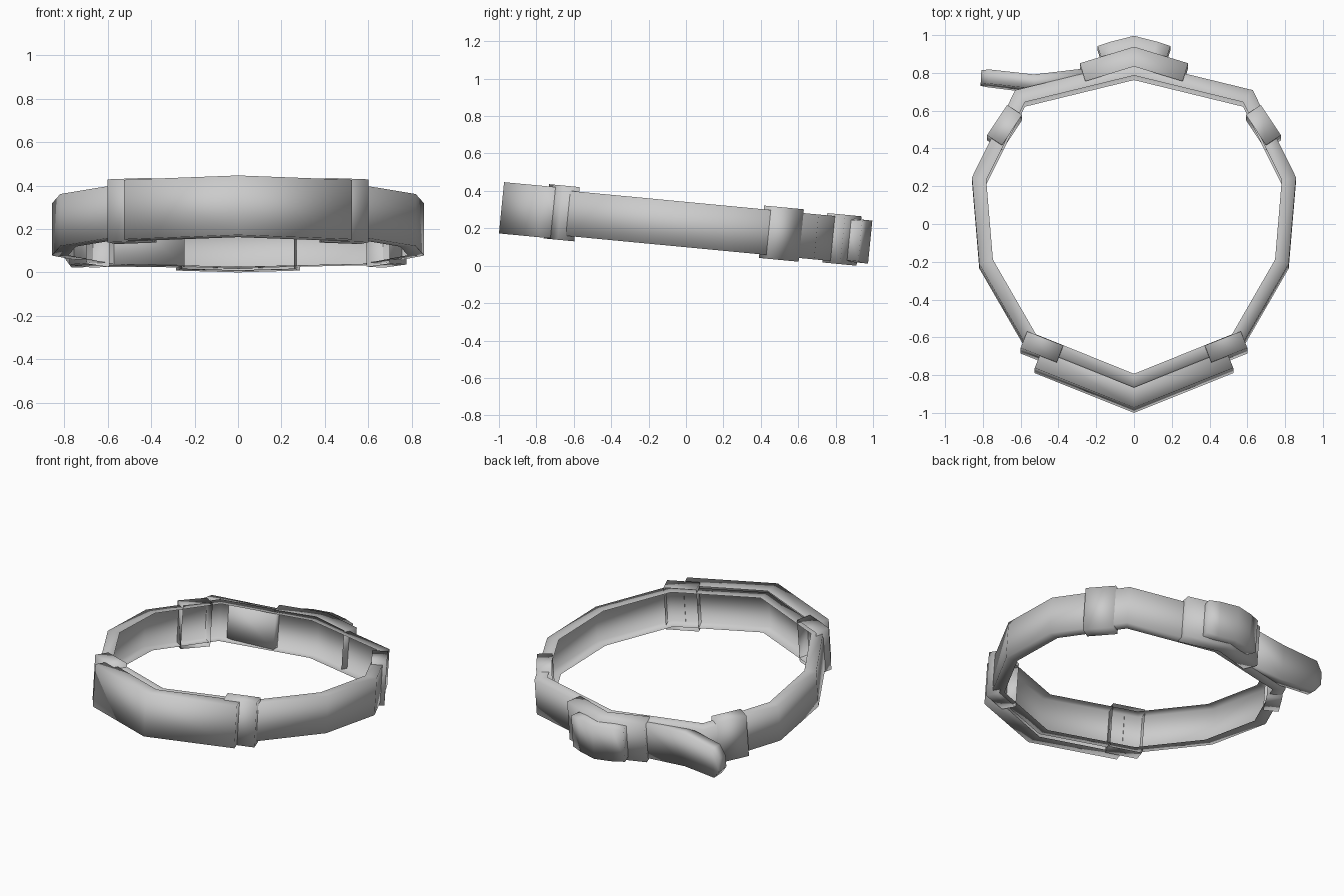
import bpy, bmesh
from mathutils import Vector

if "Cube" in bpy.data.objects:
    bpy.data.objects.remove(bpy.data.objects["Cube"])

TILT, LEAN, MID = -0.095, 0.1, 0.22   # the whole belt slopes down to the back


def tilt(x, y, h):
    return (x, y + LEAN * h, MID + TILT * y + h)


def ribbon(name, path, thick, closed=False, open_back=True):
    """Sweep an upright rectangle along path points (x, y, half_height[, drop]).
    open_back leaves out the wall that faces the middle of the belt."""
    if Vector(path[0][:2]).cross(Vector(path[1][:2])) < 0:
        path = path[::-1]                            # always run counterclockwise
    pts = [Vector(p[:2]) for p in path]
    n = len(pts)
    bm = bmesh.new()
    rings = []
    for i, p in enumerate(pts):
        a = pts[i - 1] if (closed or i > 0) else None
        b = pts[(i + 1) % n] if (closed or i < n - 1) else None
        dirs = [d.normalized() for d in ((p - a) if a else None, (b - p) if b else None) if d]
        norms = [Vector((d.y, -d.x)) for d in dirs]
        m = sum(norms, Vector((0, 0))).normalized()
        off = m * (thick / 2 / m.dot(norms[0]))      # mitred corner
        hh = path[i][2]
        drop = path[i][3] if len(path[i]) > 3 else 0
        o, q = p + off, p - off
        rings.append([bm.verts.new(tilt(v.x, v.y, h - drop))
                      for v, h in ((o, -hh), (o, hh), (q, hh), (q, -hh))])
    for i in range(n if closed else n - 1):
        r, s = rings[i], rings[(i + 1) % n]
        for k in range(4):
            if not (open_back and k == 2):
                bm.faces.new((s[k], s[(k + 1) % 4], r[(k + 1) % 4], r[k]))
    if not closed:
        bm.faces.new(rings[0])
        bm.faces.new(rings[-1][::-1])
    for f in bm.faces:
        f.smooth = True                              # soft shading all over
    me = bpy.data.meshes.new(name)
    bm.to_mesh(me)
    bm.free()
    ob = bpy.data.objects.new(name, me)
    bpy.context.collection.objects.link(ob)
    return ob


def mirrored(half):
    """Half path starting on the centre line -> full path left to right."""
    return [(-p[0], *p[1:]) for p in half[:0:-1]] + half


# Main strap: closed ten-sided shell with rims
right = [(0.545, -0.625), (0.783, -0.212), (0.82, 0.228), (0.603, 0.665)]
loop = [(0, -0.845)] + right + [(0, 0.812)] + [(-x, y) for x, y in right[::-1]]
ribbon("strap", [(x, y, 0.12) for x, y in loop], 0.074, closed=True)

# Front plate
ribbon("front_plate", mirrored([(0, -0.932, 0.137, 0.004), (0.507, -0.729, 0.137, 0.004)]), 0.1)

# Keeper loops around the strap
for side, s in (("right", 1), ("left", -1)):
    ribbon("front_keeper_" + side,
           [(s * 0.392, -0.702, 0.145), (s * 0.583, -0.627, 0.145)], 0.095)
    ribbon("back_keeper_" + side,
           [(s * 0.738, 0.43, 0.14), (s * 0.632, 0.59, 0.14)], 0.095)

# Buckle: wide body and raised centre
ribbon("buckle_body", mirrored([(0, 0.873, 0.132), (0.272, 0.79, 0.132)]), 0.1)
ribbon("buckle_raised_centre",
       mirrored([(0, 0.94, 0.115), (0.11, 0.912, 0.115), (0.18, 0.89, 0.108)]), 0.087)

# Loose strap tail with a pointed tip, its root showing through inside the strap
ribbon("strap_tail", [(-0.81, 0.775, 0.04, 0.025), (-0.77, 0.773, 0.1, 0.02),
                      (-0.53, 0.743, 0.115, 0.005), (-0.25, 0.775, 0.12)], 0.075,
       open_back=False)
